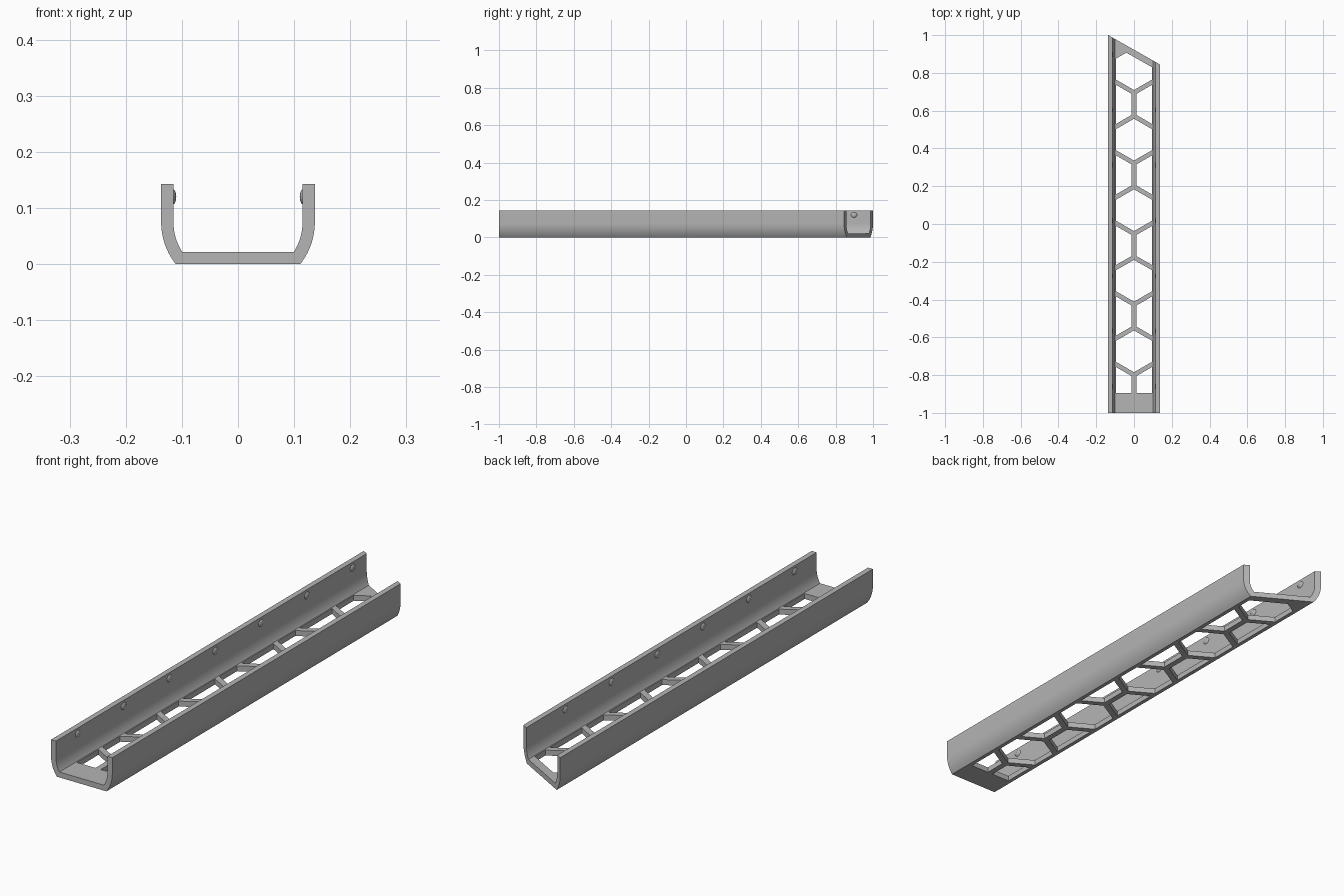
import bpy, bmesh, math
from mathutils import Matrix

cube = bpy.data.objects.get("Cube")
if cube:
    bpy.data.objects.remove(cube, do_unlink=True)

grey = bpy.data.materials.new("matte grey")
grey.use_nodes = True
colour = (0.46, 0.46, 0.46, 1)
grey.diffuse_color = colour
grey.node_tree.nodes["Principled BSDF"].inputs["Base Color"].default_value = colour

HALF_W, WALL, HEIGHT, FLOOR = 0.137, 0.022, 0.143, 0.022
BEND_Z, BEND_R = 0.075, 0.121      # start height and radius of the curved lower wall
SLOPE, END_Y = 0.566, 0.9225       # mitred back end


def make_object(name, bm):
    bmesh.ops.recalc_face_normals(bm, faces=bm.faces)
    mesh = bpy.data.meshes.new(name)
    bm.to_mesh(mesh)
    bm.free()
    mesh.materials.append(grey)
    obj = bpy.data.objects.new(name, mesh)
    bpy.context.collection.objects.link(obj)
    return obj


def wall_side(radius, low_z, steps=10):
    """Half profile from the rim down a straight wall and along the bend."""
    cx = HALF_W - BEND_R
    sweep = math.asin((BEND_Z - low_z) / radius)
    pts = [(cx + radius, HEIGHT)]
    for i in range(steps + 1):
        a = sweep * i / steps
        pts.append((cx + radius * math.cos(a), BEND_Z - radius * math.sin(a)))
    return pts


# Channel: U profile swept from the square front to the mitred back
outer = wall_side(BEND_R, 0)
inner = wall_side(BEND_R - WALL, FLOOR)
half = inner[::-1] + outer
profile = half + [(-x, z) for x, z in half[::-1]]
bm = bmesh.new()
front = [bm.verts.new((x, -1, z)) for x, z in profile]
back = [bm.verts.new((x, END_Y - SLOPE * x, z)) for x, z in profile]
bm.faces.new(front)
bm.faces.new(back)
for i in range(len(front)):
    j = (i + 1) % len(front)
    bm.faces.new((front[i], front[j], back[j], back[i]))
channel = make_object("cable_channel", bm)

# Honeycomb cutter: staggered hexagons trimmed to the floor margins
CELL, RIB, TOP_Y = 0.1245, 0.024, 0.82
pitch_x = CELL * math.sqrt(3) / 2
hole_r = CELL - RIB / math.sqrt(3)
bm = bmesh.new()
for row in range(10):
    y = TOP_Y - row * 1.5 * CELL
    for x in ((0,) if row % 2 == 0 else (-pitch_x, pitch_x)):
        angles = [math.radians(30 + 60 * k) for k in range(6)]
        bm.faces.new([bm.verts.new((x + hole_r * math.cos(a),
                                    y + hole_r * math.sin(a), -0.03)) for a in angles])
margins = [((0.095, 0, 0), (1, 0, 0)), ((-0.095, 0, 0), (-1, 0, 0)),
           ((0, -0.895, 0), (0, -1, 0)), ((0, 0.884, 0), (SLOPE, 1, 0))]
for point, normal in margins:
    geom = bm.verts[:] + bm.edges[:] + bm.faces[:]
    bmesh.ops.bisect_plane(bm, geom=geom, plane_co=point, plane_no=normal, clear_outer=True)
result = bmesh.ops.extrude_face_region(bm, geom=bm.faces[:])
top = [v for v in result["geom"] if isinstance(v, bmesh.types.BMVert)]
bmesh.ops.translate(bm, verts=top, vec=(0, 0, 0.08))
cutter = make_object("honeycomb_cutter", bm)
cutter.hide_render = True

# Cut the floor and bake the result
cut = channel.modifiers.new("honeycomb", 'BOOLEAN')
cut.operation = 'DIFFERENCE'
cut.solver = 'EXACT'
cut.object = cutter
bpy.context.view_layer.objects.active = channel
channel.select_set(True)
bpy.ops.object.modifier_apply(modifier=cut.name)
bpy.data.objects.remove(cutter, do_unlink=True)
bpy.ops.object.shade_smooth_by_angle(angle=math.radians(25))
channel.select_set(False)

# Snap bumps: shallow domes along the inner walls
for name, side, count in (("right_snap_bumps", -1, 7), ("left_snap_bumps", 1, 6)):
    bm = bmesh.new()
    for i in range(count):
        place = Matrix.Translation((side * 0.118, -0.86 + 0.293 * i, 0.12))
        bmesh.ops.create_uvsphere(bm, u_segments=16, v_segments=10, radius=1,
                                  matrix=place @ Matrix.Diagonal((0.008, 0.018, 0.015, 1)))
    bumps = make_object(name, bm)
    bumps.data.shade_smooth()
